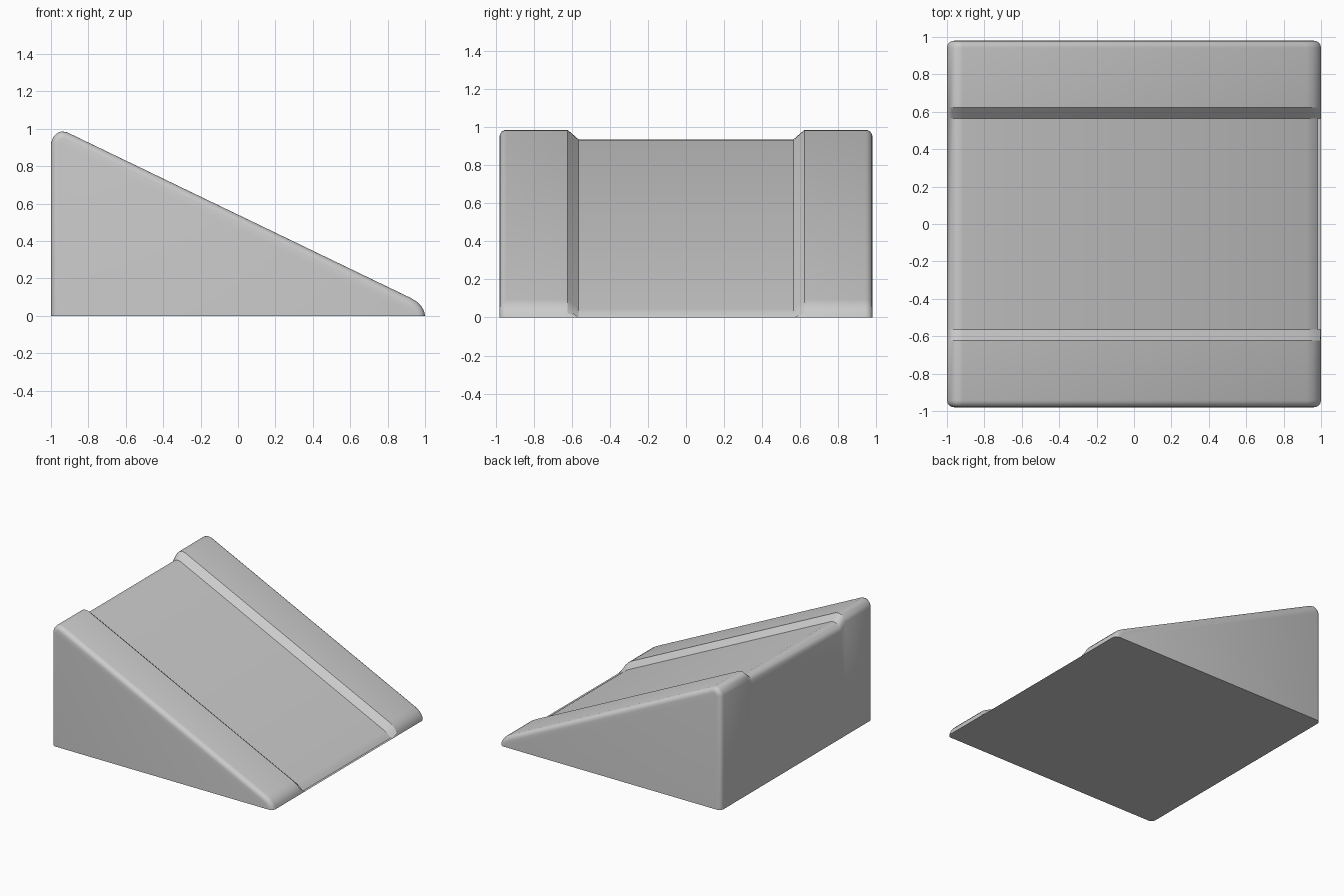
import bpy, bmesh, math
from mathutils import Vector

if "Cube" in bpy.data.objects:
    bpy.data.objects.remove(bpy.data.objects["Cube"])

# Side profile (x, z): back wall, rounded ridge, slope, rounded nose
PROFILE = [Vector(p) for p in [
    (-1, 0), (-1, 0.925), (-0.988, 0.955), (-0.968, 0.977), (-0.945, 0.986),
    (-0.915, 0.982), (0.925, 0.095), (0.957, 0.075), (0.982, 0.049),
    (0.995, 0.024), (1, 0)]]


def section(inset, drop):
    """Profile shrunk inward by inset and lowered by drop, kept on the floor."""
    out = []
    for i, p in enumerate(PROFILE):
        a, b = PROFILE[max(i - 1, 0)], PROFILE[min(i + 1, len(PROFILE) - 1)]
        d = (b - a).normalized()
        q = p + Vector((d.y, -d.x)) * inset
        if i in (0, len(PROFILE) - 1):
            q = Vector((p.x - math.copysign(inset, p.x), 0))
        out.append((q.x, max(q.y - (drop if q.y > 0 else 0), 0)))
    return out


# Stations across the width: rounded side edge, rim, channel wall, channel floor
R = 0.038
half = []
for k in range(5):
    a = math.radians(22.5 * k)
    half.append((-0.98 + R * (1 - math.cos(a)), R * (1 - math.sin(a)), 0))
half += [(-0.623, 0, 0), (-0.565, 0, 0.05)]
stations = half + [(-y, t, d) for y, t, d in reversed(half)]

# Loft the sections into a closed body
bm = bmesh.new()
rings = [[bm.verts.new((x, y, z)) for x, z in section(t, d)]
         for y, t, d in stations]
n = len(PROFILE)
for r0, r1 in zip(rings, rings[1:]):
    for i in range(n):
        j = (i + 1) % n
        bm.faces.new((r0[i], r0[j], r1[j], r1[i]))
bm.faces.new(rings[0])
bm.faces.new(rings[-1])
bmesh.ops.remove_doubles(bm, verts=bm.verts, dist=0.0005)
bmesh.ops.recalc_face_normals(bm, faces=bm.faces)

mesh = bpy.data.meshes.new("ramp_wedge")
bm.to_mesh(mesh)
bm.free()
ramp = bpy.data.objects.new("ramp_wedge", mesh)
bpy.context.collection.objects.link(ramp)
bpy.context.view_layer.objects.active = ramp
ramp.select_set(True)
bpy.ops.object.shade_smooth_by_angle(angle=math.radians(30))
